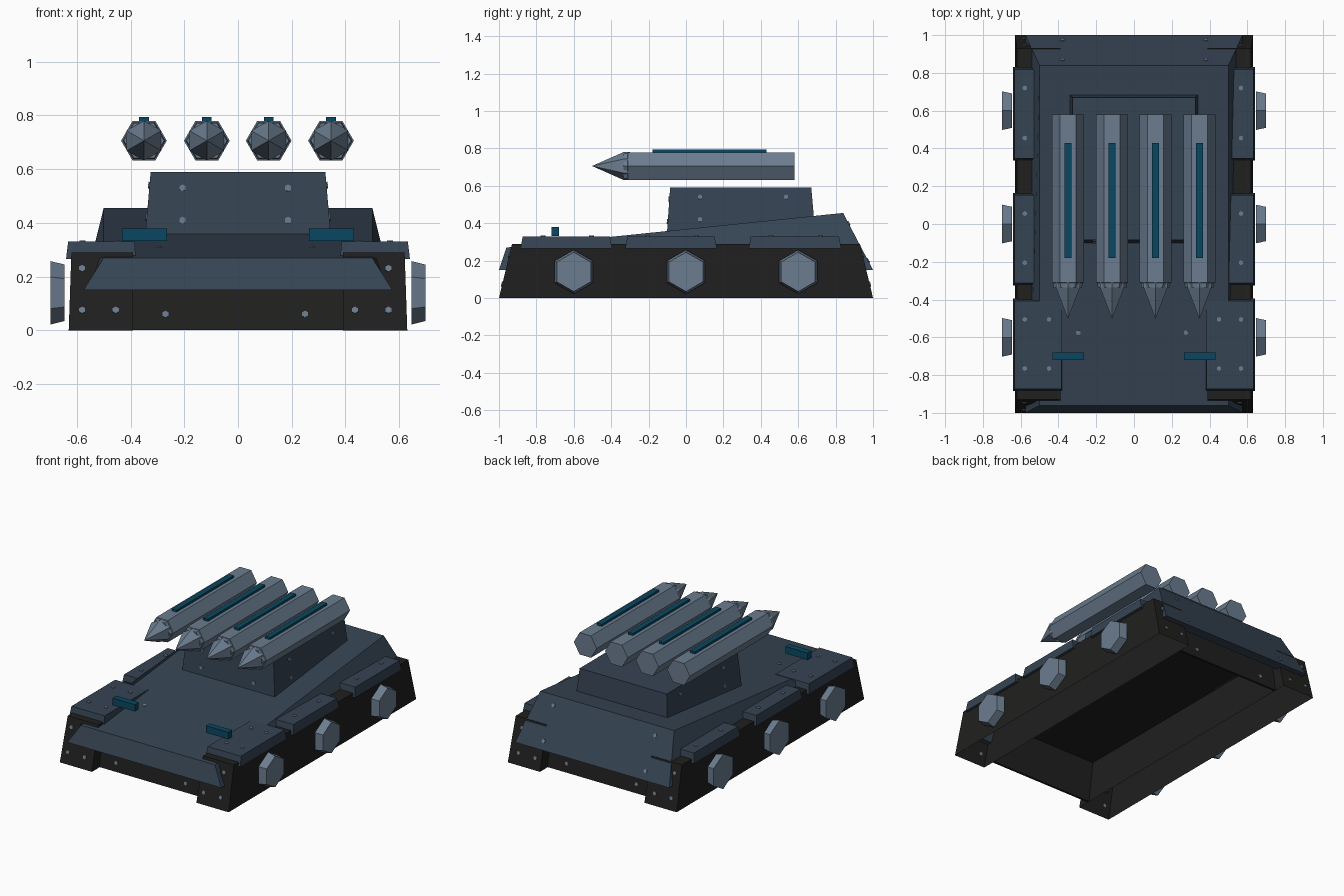
import bpy, bmesh, math
from mathutils import Matrix, Vector

if "Cube" in bpy.data.objects:
    bpy.data.objects.remove(bpy.data.objects["Cube"])


def material(name, col):
    m = bpy.data.materials.new(name)
    m.diffuse_color = (*col, 1)
    m.use_nodes = True
    m.node_tree.nodes["Principled BSDF"].inputs["Base Color"].default_value = m.diffuse_color
    return m


DARK = material("track_black", (0.0145, 0.014, 0.0135))
HULL = material("slate_blue", (0.036, 0.057, 0.086))
STEEL = material("light_steel", (0.145, 0.202, 0.275))
TEAL = material("deep_teal", (0.0025, 0.064, 0.122))


def finish(name, bm, mat):
    bmesh.ops.recalc_face_normals(bm, faces=bm.faces)
    me = bpy.data.meshes.new(name)
    bm.to_mesh(me)
    bm.free()
    me.materials.append(mat)
    ob = bpy.data.objects.new(name, me)
    bpy.context.collection.objects.link(ob)
    return ob


def loft(name, loops, mat, open_start=False):
    """Solid skinned through rings of equal point count."""
    bm = bmesh.new()
    rings = [[bm.verts.new(p) for p in lp] for lp in loops]
    n = len(rings[0])
    for a, b in zip(rings, rings[1:]):
        for i in range(n):
            j = (i + 1) % n
            bm.faces.new((a[i], a[j], b[j], b[i]))
    if not open_start:
        bm.faces.new(rings[0])
    bm.faces.new(rings[-1])
    return finish(name, bm, mat)


def rect(x0, x1, y0, y1, z):
    return [(x0, y0, z), (x1, y0, z), (x1, y1, z), (x0, y1, z)]


def box(name, x, y, z, mat):
    return loft(name, [rect(*x, *y, z[0]), rect(*x, *y, z[1])], mat)


def hexagon(r, turn=0):
    return [(r * math.cos(turn + i * math.pi / 3), r * math.sin(turn + i * math.pi / 3))
            for i in range(6)]


# Wedge-shaped upper hull, underside raised between the tracks
profile = [(-1, .15, .575), (-.96, .27, .5), (.84, .455, .5), (1, .15, .575),
           (.93, .15, .575), (.88, .27, .545), (-.88, .27, .545), (-.93, .15, .575)]
loft("upper_hull", [[(s * w, y, z) for y, z, w in profile] for s in (-1, 1)], HULL)

# Lower hull, open below: ceiling plate with thin front and rear walls
box("belly_plate", (-.39, .39), (-.875, .875), (.265, .272), DARK)
for s, label in ((-1, "front"), (1, "rear")):
    wall = [(.92 * s, .002), (.88 * s, .27), (.865 * s, .27), (.905 * s, .002)]
    loft(label + "_lower_wall", [[(x, y, z) for y, z in wall] for x in (-.39, .39)], DARK)

# Turret block
loft("turret", [rect(-.35, .35, -.105, .695, .3), rect(-.325, .325, -.085, .67, .59)], HULL)

bolts = []  # (position, facing direction)
UP = (0, 0, 1)
for s, side in ((-1, "left"), (1, "right")):
    # Hollow track housing, open at the bottom
    loft(side + "_track", [rect(s * .39, s * .63, -1, 1, 0),
                           rect(s * .39, s * .62, -.93, .93, .29)], DARK, open_start=True)
    # Three fender plates
    for y0, y1 in ((-.885, -.395), (-.325, .165), (.335, .83)):
        loft(side + "_fender", [rect(s * .38, s * .64, y0, y1, .265),
                                rect(s * .385, s * .632, y0 + .012, y1 - .012, .33)], HULL)
        for y in (y0 + .12, y1 - .11):
            bolts.append(((s * .572 - .006, y, .33), UP))
            if y0 < -.5:
                bolts.append(((s * .45, y, .33), UP))
    # Hexagonal hubs, standing just off the tracks, all tapering towards +x
    for y in (-.6, 0, .6):
        xa, xb = sorted((s * .645, s * .698))
        loft(side + "_hub", [[(x, y + a, .14 + b) for a, b in hexagon(r, math.pi / 6)]
                             for x, r in ((xa, .118), (xb, .105))], STEEL)
    # Headlight bar
    box(side + "_headlight", (s * .265, s * .432), (-.72, -.68), (.333, .38), TEAL)
    # Bolts on turret front and sides
    for z in (.53, .41):
        bolts.append(((s * .196 - .01, -.105 + .069 * (z - .3), z), (0, -1, .07)))
    for y, z in ((.075, .54), (.075, .42), (.535, .54), (.59, .39)):
        bolts.append(((s * (.35 - .086 * (z - .3)), y, z), (s, 0, .09)))
    # Bolts on track ends, lower walls and rear plate
    for e in (-1, 1):
        for x, z in ((.57, .23), (.57, .075), (.445, .075)):
            bolts.append(((s * x - .01, e * (1 - .241 * z), z), (0, e, .24)))
        bolts.append(((s * .26 - .01, e * .911, .06), (0, e, .15)))
    for z in (.4, .2):
        bolts.append(((s * .38, 1 - (z - .15) * .525, z), (0, 1, .525)))
    bolts.append(((s * .285 - .01, -.575, .309), (0, -.1, 1)))

# All bolt heads in one mesh
bm = bmesh.new()
for p, d in bolts:
    turn = Vector(d).to_track_quat('Z', 'Y').to_matrix().to_4x4()
    bmesh.ops.create_cone(bm, cap_ends=True, segments=6, radius1=.013, radius2=.013,
                          depth=.01, matrix=Matrix.Translation(Vector(p)) @ turn)
finish("bolts", bm, STEEL)

# Four hexagonal missiles: body with collar, turned nose cone, teal stripe
for x in (-.35, -.116, .114, .346):
    for name, turn, steps in (
            ("missile_body", 0, ((.58, .085), (-.31, .085), (-.312, .079), (-.335, .075))),
            ("missile_nose", math.pi / 6, ((-.3, .074), (-.335, .074), (-.5, .001)))):
        loft(name, [[(x + a, y, .706 + b) for a, b in hexagon(r, turn)] for y, r in steps], STEEL)
    box("missile_stripe", (x - .018, x + .018), (-.18, .43), (.775, .794), TEAL)
